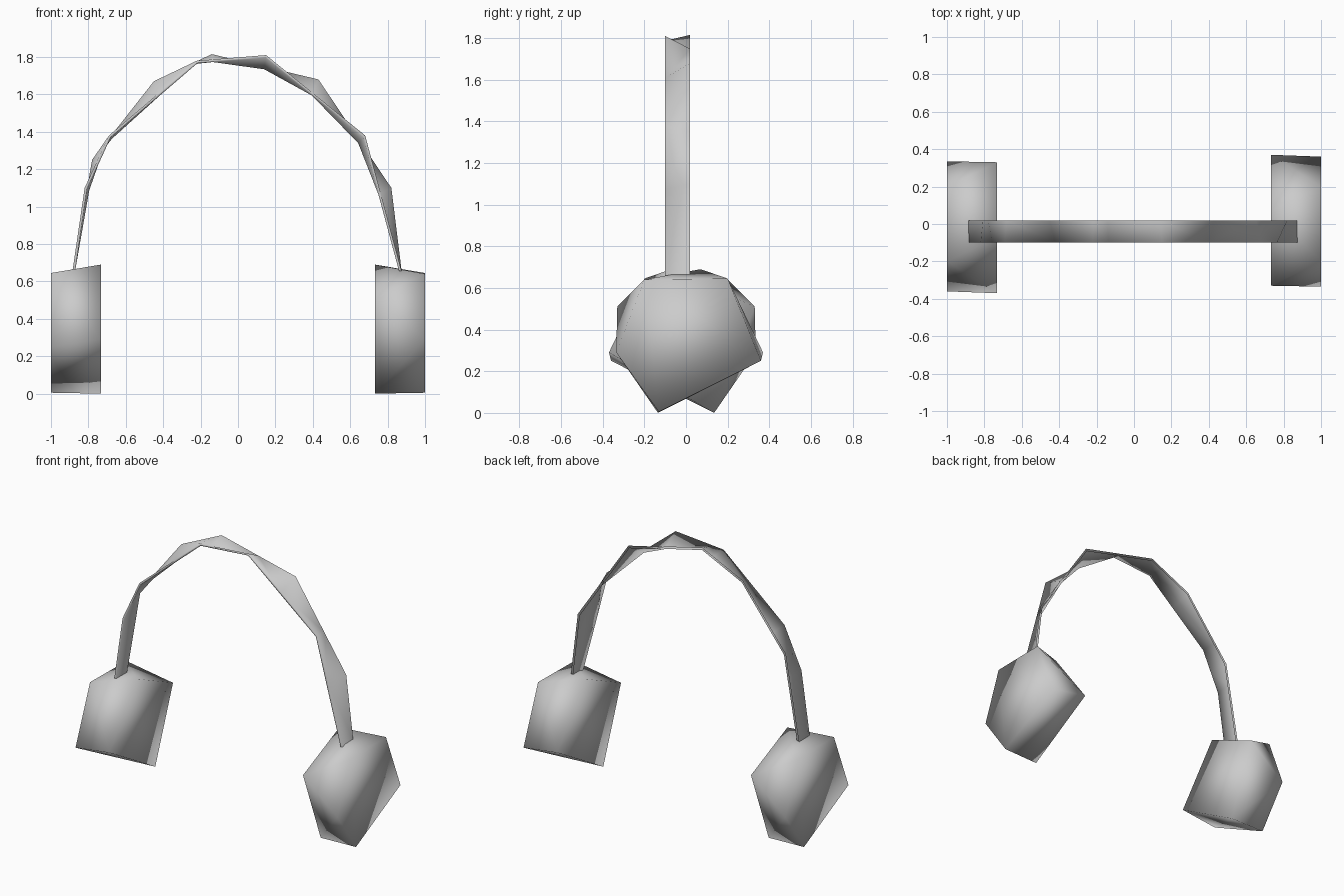
import bpy, bmesh, math
from mathutils import Vector

if "Cube" in bpy.data.objects:
    bpy.data.objects.remove(bpy.data.objects["Cube"])

grey = bpy.data.materials.new("soft_grey")
grey.diffuse_color = (0.6, 0.6, 0.6, 1)
grey.use_nodes = True
grey.node_tree.nodes["Principled BSDF"].inputs["Base Color"].default_value = grey.diffuse_color


def finish(name, bm):
    # every part is shaded smooth all over, across its facets
    for f in bm.faces:
        f.smooth = True
    me = bpy.data.meshes.new(name)
    bm.to_mesh(me)
    bm.free()
    me.materials.append(grey)
    ob = bpy.data.objects.new(name, me)
    bpy.context.collection.objects.link(ob)
    return ob


# Ear cups: five-sided outer face joined to a four-sided inner face (y, z)
OUTER = [(-.20, .64), (.20, .645), (.36, .25), (-.13, .005), (-.335, .29)]
INNER = [(.07, .69), (-.33, .51), (-.135, 0), (.37, .29)]


def ear_cup(name, s):
    bm = bmesh.new()
    for x, ring in ((1, OUTER), (.732, INNER)):
        for y, z in ring:
            bm.verts.new((s * x, s * y, z))
    bmesh.ops.convex_hull(bm, input=bm.verts)
    bmesh.ops.recalc_face_normals(bm, faces=bm.faces)
    return finish(name, bm)


ear_cup("right_ear_cup", 1)
ear_cup("left_ear_cup", -1)

# Headband: two faceted rails (x, z), front and back, joined into a thin strip
FRONT = [(.875, .655), (.68, 1.38), (.15, 1.81), (-.22, 1.78),
         (-.69, 1.38), (-.82, 1.10), (-.885, .655)]
BACK = [(.875, .655), (.82, 1.10), (.43, 1.68), (-.14, 1.815),
        (-.45, 1.67), (-.78, 1.25), (-.885, .655)]
HUB = Vector((0, .655))
THICK = .014


def angle_of(p):
    return math.atan2(p[1] - HUB.y, p[0] - HUB.x)


def at_angle(rail, a):
    # point where a ray from the hub crosses the rail
    d = Vector((math.cos(a), math.sin(a)))
    for p, q in zip(rail, rail[1:]):
        if angle_of(p) - 1e-6 <= a <= angle_of(q) + 1e-6:
            p, e = Vector(p) - HUB, Vector(q) - Vector(p)
            t = -p.cross(d) / e.cross(d)
            return HUB + p + e * t
    return Vector(rail[-1])


angles = sorted({round(angle_of(p), 5) for p in FRONT + BACK})
bm = bmesh.new()
rows = []
for a in angles:
    inward = Vector((math.cos(a), math.sin(a))) * THICK
    f, b = at_angle(FRONT, a), at_angle(BACK, a)
    rows.append([bm.verts.new((p.x, y, p.y)) for p, y in (
        (b, .02), (f, -.10), (f - inward, -.10), (b - inward, .02))])
# outer skin, front edge and inner skin; the hairline back edge stays open
for r, n in zip(rows, rows[1:]):
    for i in range(3):
        bm.faces.new((r[i], r[i + 1], n[i + 1], n[i]))
bmesh.ops.triangulate(bm, faces=bm.faces)
bm.normal_update()
# make the outer skin face away from the hub
if sum(f.normal.dot(f.calc_center_median() - Vector((0, -.04, .655)))
       * f.calc_area() for f in bm.faces if f.calc_center_median().y > -.09) < 0:
    bmesh.ops.reverse_faces(bm, faces=bm.faces)
bm.normal_update()
finish("headband", bm)
